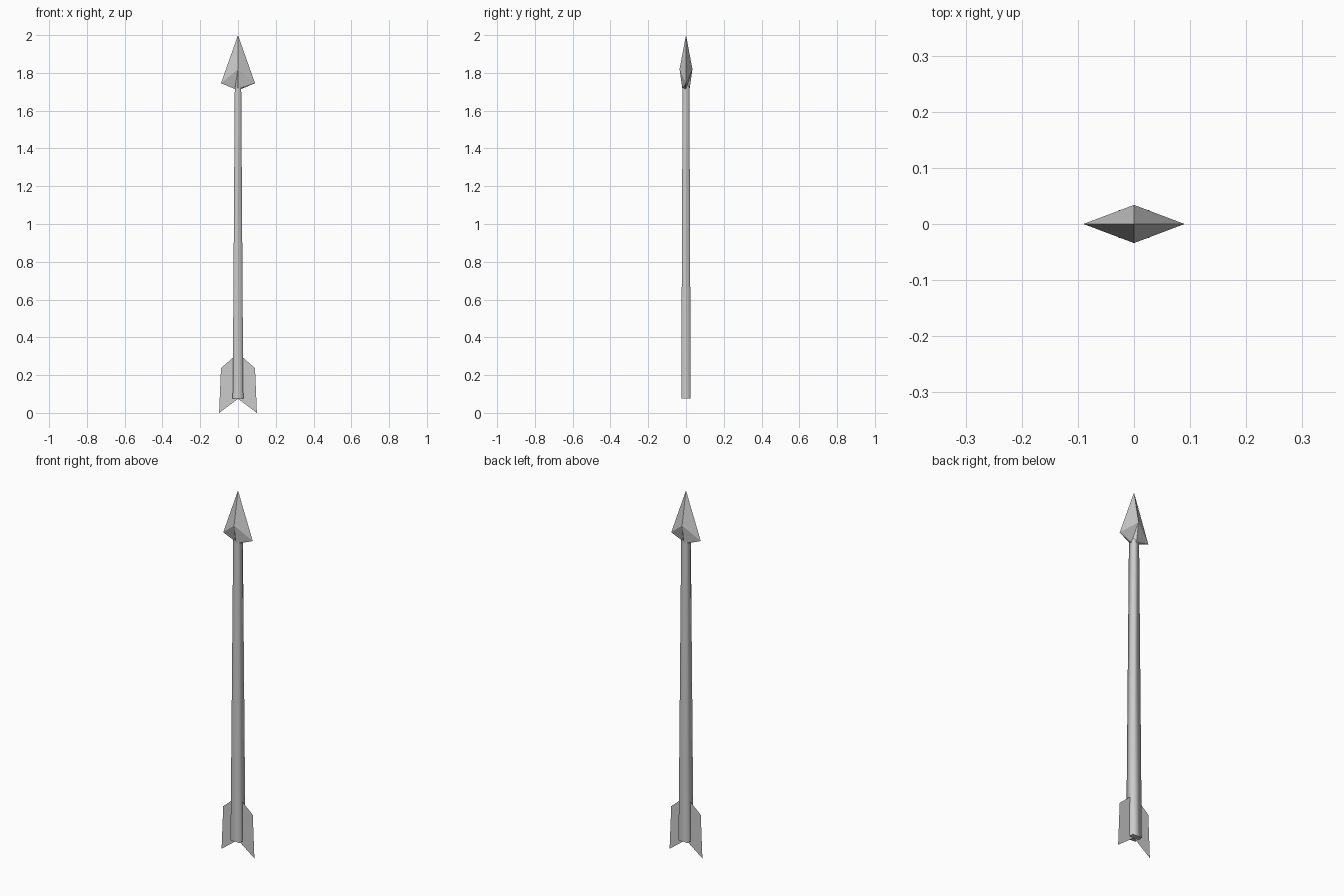
import bpy

if "Cube" in bpy.data.objects:
    bpy.data.objects.remove(bpy.data.objects["Cube"])


def make_object(name, verts, faces):
    mesh = bpy.data.meshes.new(name)
    mesh.from_pydata(verts, [], faces)
    mesh.update()
    obj = bpy.data.objects.new(name, mesh)
    bpy.context.collection.objects.link(obj)
    return obj


def loft(name, rings):
    """Skin a stack of four-point rings, bottom to top, with end caps."""
    verts = [v for ring in rings for v in ring]
    faces = [(3, 2, 1, 0)]
    for r in range(len(rings) - 1):
        a, b = 4 * r, 4 * r + 4
        for i in range(4):
            j = (i + 1) % 4
            faces.append((a + i, a + j, b + j, b + i))
    top = len(verts) - 4
    faces.append((top, top + 1, top + 2, top + 3))
    return make_object(name, verts, faces)


def rect(hx, hy, z):
    return [(-hx, -hy, z), (hx, -hy, z), (hx, hy, z), (-hx, hy, z)]


# Tapered four-sided shaft, sides shaded smooth, ends flat
shaft = loft("shaft", [rect(0.028, 0.025, 0.075), rect(0.017, 0.018, 1.73)])
for poly in shaft.data.polygons:
    poly.use_smooth = abs(poly.normal.z) < 0.5
for edge in shaft.data.edges:
    z0, z1 = (shaft.data.vertices[v].co.z for v in edge.vertices)
    edge.use_edge_sharp = abs(z0 - z1) < 0.01

# Faceted arrowhead: small base, wide barbs at the sides, raised centre ridges
base = [(0.017, 0, 1.715), (0, 0.019, 1.715), (-0.017, 0, 1.715), (0, -0.019, 1.715)]
waist = [(0.09, 0, 1.745), (0, 0.034, 1.82), (-0.09, 0, 1.745), (0, -0.034, 1.82)]
head_faces = [(3, 2, 1, 0)]
for i in range(4):
    j = (i + 1) % 4
    head_faces += [(i, j, 4 + j), (i, 4 + j, 4 + i), (4 + i, 4 + j, 8)]
make_object("arrowhead", base + waist + [(0, 0, 2.0)], head_faces)

# Pair of flat feather vanes
profile = [(0, 0.075), (0.10, 0.0), (0.09, 0.237), (0.024, 0.295), (0, 0.295)]
for side, name in ((1, "right_vane"), (-1, "left_vane")):
    make_object(name, [(side * x, 0, z) for x, z in profile], [(0, 1, 2, 3, 4)])
